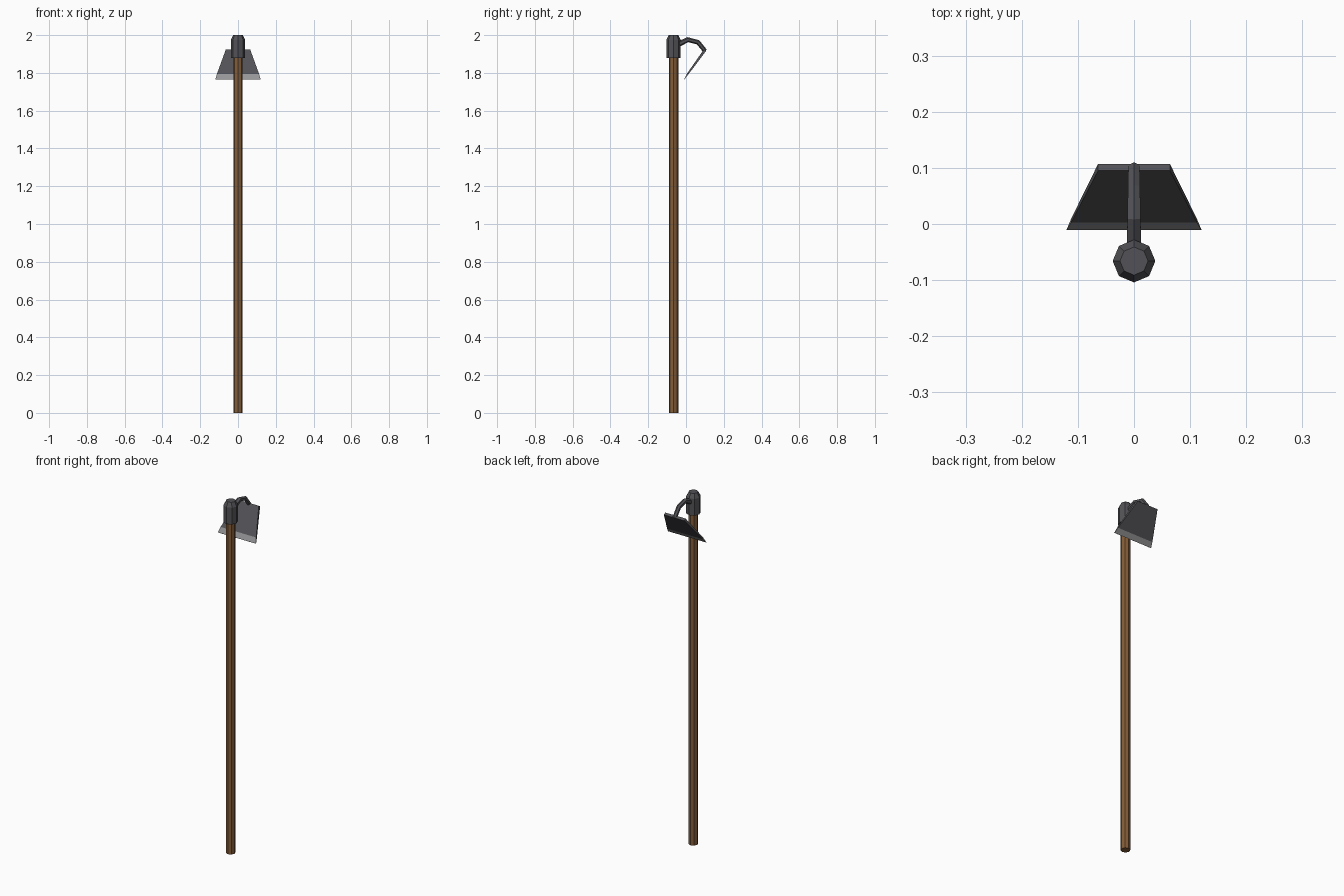
import bpy, bmesh, math
from mathutils import Vector

if "Cube" in bpy.data.objects:
    bpy.data.objects.remove(bpy.data.objects["Cube"])


def material(name, r, g, b):
    m = bpy.data.materials.new(name)
    m.diffuse_color = (r, g, b, 1)
    m.use_nodes = True
    m.node_tree.nodes["Principled BSDF"].inputs["Base Color"].default_value = m.diffuse_color
    return m


WOOD = material("wood", 0.23, 0.11, 0.04)
IRON = material("dark_iron", 0.085, 0.085, 0.095)
EDGE = material("ground_edge", 0.3, 0.3, 0.31)


def loft(name, rings, mats):
    """Skin a list of equal-length point rings and cap both ends."""
    bm = bmesh.new()
    loops = [[bm.verts.new(p) for p in ring] for ring in rings]
    n = len(loops[0])
    for a, b in zip(loops, loops[1:]):
        for i in range(n):
            j = (i + 1) % n
            bm.faces.new((a[i], a[j], b[j], b[i]))
    bm.faces.new(loops[0][::-1])
    bm.faces.new(loops[-1])
    bmesh.ops.recalc_face_normals(bm, faces=bm.faces)
    me = bpy.data.meshes.new(name)
    bm.to_mesh(me)
    bm.free()
    for m in mats:
        me.materials.append(m)
    ob = bpy.data.objects.new(name, me)
    bpy.context.collection.objects.link(ob)
    return ob


def tube(name, path, sides, mat):
    """Tube in the x=0 plane; path holds (y, z, radius)."""
    pts = [Vector((0, y, z)) for y, z, r in path]
    rings = []
    for i, p in enumerate(pts):
        t = (pts[min(i + 1, len(pts) - 1)] - pts[max(i - 1, 0)]).normalized()
        side = Vector((1, 0, 0))
        up = t.cross(side)
        rings.append([p + path[i][2] * (math.cos(a) * up + math.sin(a) * side)
                      for a in (2 * math.pi * k / sides for k in range(sides))])
    return loft(name, rings, [mat])


AXIS = -0.066

# Wooden shaft and chamfered iron socket
tube("handle", [(AXIS, 0, 0.025), (AXIS, 1.95, 0.025)], 8, WOOD)
tube("socket", [(AXIS, 1.88, 0.038), (AXIS, 1.975, 0.038), (AXIS, 2.0, 0.025)], 8, IRON)

# Curved neck joining socket and blade
tube("neck", [(-0.05, 1.947, 0.015), (0.01, 1.976, 0.0135),
              (0.064, 1.962, 0.0125), (0.101, 1.916, 0.0115)], 6, IRON)

# Trapezoid blade: rows of (half width, front y, z, back y, z), ending in a wedge
rows = [(0.064, 0.095, 1.925, 0.107, 1.917),
        (0.112, 0.003, 1.793, 0.0095, 1.788),
        (0.12, -0.011, 1.765, -0.0095, 1.764)]
blade = loft("blade", [[(-w, fy, fz), (w, fy, fz), (w, by, bz), (-w, by, bz)]
                       for w, fy, fz, by, bz in rows], [IRON, EDGE])

# Lighter sharpened strip
for f in blade.data.polygons:
    if f.center.z < 1.8:
        f.material_index = 1
